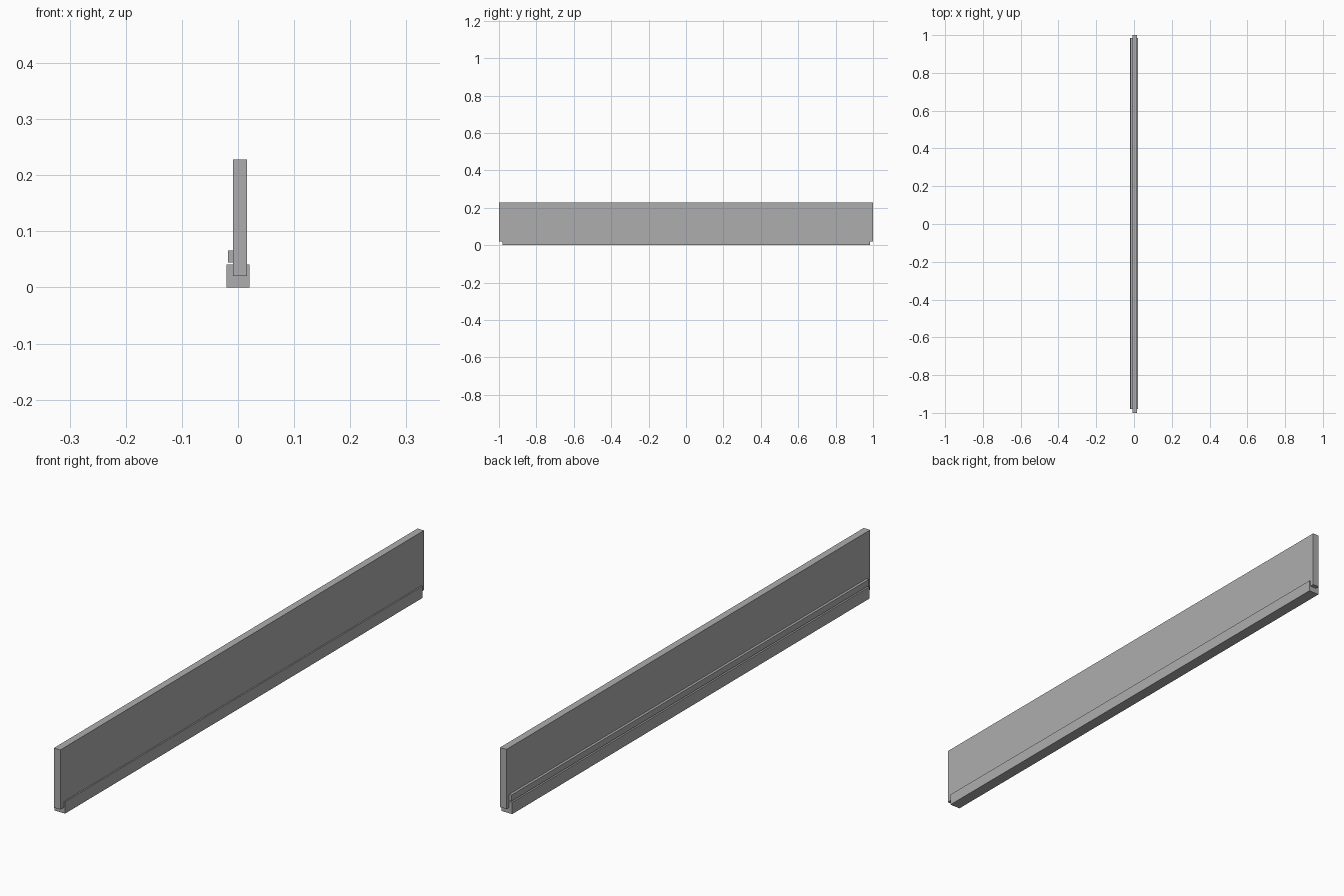
import bpy, bmesh

if "Cube" in bpy.data.objects:
    bpy.data.objects.remove(bpy.data.objects["Cube"])

grey = bpy.data.materials.new("mid_grey")
grey.diffuse_color = (0.42, 0.42, 0.42, 1)
grey.use_nodes = True
grey.node_tree.nodes["Principled BSDF"].inputs["Base Color"].default_value = grey.diffuse_color


def extrude_profile(name, profile, y0, y1):
    """Extrude an x/z outline along y."""
    bm = bmesh.new()
    face = bm.faces.new([bm.verts.new((x, y0, z)) for x, z in profile])
    out = bmesh.ops.extrude_face_region(bm, geom=[face])
    verts = [g for g in out["geom"] if isinstance(g, bmesh.types.BMVert)]
    bmesh.ops.translate(bm, verts=verts, vec=(0, y1 - y0, 0))
    bmesh.ops.recalc_face_normals(bm, faces=bm.faces)
    mesh = bpy.data.meshes.new(name)
    bm.to_mesh(mesh)
    bm.free()
    mesh.materials.append(grey)
    obj = bpy.data.objects.new(name, mesh)
    bpy.context.collection.objects.link(obj)
    return obj


def rect(x0, x1, z0, z1):
    return [(x0, z0), (x1, z0), (x1, z1), (x0, z1)]


left, right = -0.009, 0.016          # panel faces
floor, rim, half = 0.0205, 0.041, 0.0205

# Tall panel standing in the channel
extrude_profile("panel", rect(left, right, floor, 0.228), -1, 1)

# U-shaped channel, slightly shorter than the panel
extrude_profile("base_channel", [
    (-half, 0), (half, 0), (half, rim), (right, rim),
    (right, floor), (left, floor), (left, rim), (-half, rim)], -0.98, 0.985)

# Thin strip on the back of the panel, just above the channel
extrude_profile("side_strip", rect(-0.018, left, 0.044, 0.066), -0.98, 0.985)
